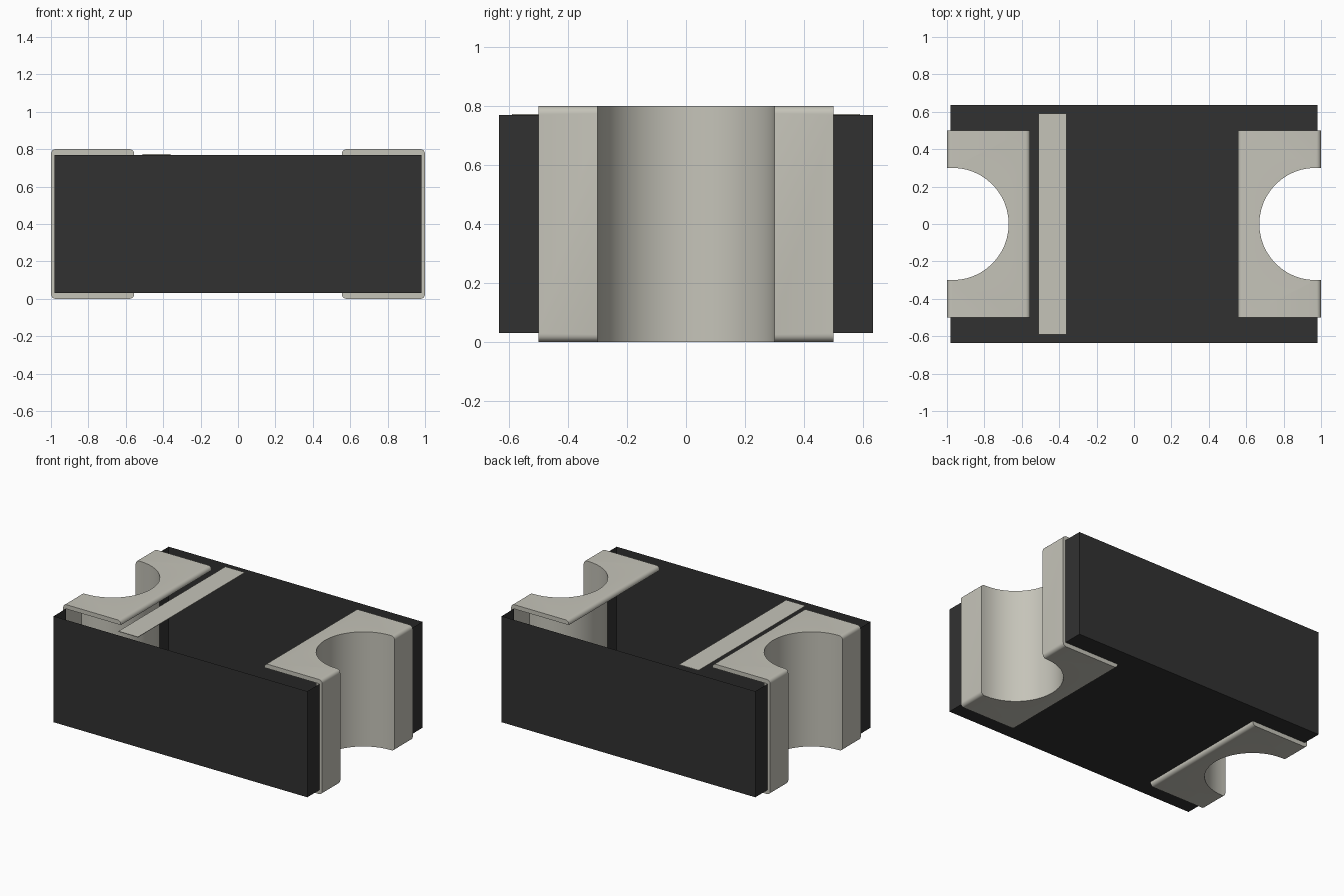
import bpy, bmesh, math
from mathutils import Matrix

if "Cube" in bpy.data.objects:
    bpy.data.objects.remove(bpy.data.objects["Cube"], do_unlink=True)


def material(name, rgb):
    m = bpy.data.materials.new(name)
    m.use_nodes = True
    m.diffuse_color = (*rgb, 1)
    bsdf = m.node_tree.nodes["Principled BSDF"]
    bsdf.inputs["Base Color"].default_value = (*rgb, 1)
    bsdf.inputs["Roughness"].default_value = 0.6
    return m


def add_object(name, bm, mat=None):
    mesh = bpy.data.meshes.new(name)
    bm.to_mesh(mesh)
    bm.free()
    ob = bpy.data.objects.new(name, mesh)
    bpy.context.collection.objects.link(ob)
    if mat:
        mesh.materials.append(mat)
    return ob


def prism(points, vec):
    """Closed solid: polygon of 3D points swept along vec."""
    bm = bmesh.new()
    face = bm.faces.new([bm.verts.new(p) for p in points])
    ext = bmesh.ops.extrude_face_region(bm, geom=[face], use_keep_orig=True)
    bmesh.ops.translate(bm, vec=vec, verts=[v for v in ext["geom"] if isinstance(v, bmesh.types.BMVert)])
    bmesh.ops.recalc_face_normals(bm, faces=bm.faces)
    return bm


black = material("black_plastic", (0.031, 0.031, 0.031))
silver = material("tinned_metal", (0.56, 0.55, 0.485))

BX, BY, Z0, Z1 = 0.98, 0.635, 0.03, 0.77     # housing extents
TX, TY, TOP, R = 0.555, 0.5, 0.8, 0.025      # terminal extents and rounding

# Housing: floor and walls, open where the terminals sit and along the top
bm = bmesh.new()
xs, ys = (-BX, -TX, TX, BX), (-BY, -TY, TY, BY)
grid = [[bm.verts.new((x, y, Z0)) for y in ys] for x in xs]
for i in range(3):
    for j in range(3):
        if not (j == 1 and i != 1):
            bm.faces.new((grid[i][j], grid[i][j + 1], grid[i + 1][j + 1], grid[i + 1][j]))


def on_rim(e):
    m = (e.verts[0].co + e.verts[1].co) / 2
    return abs(abs(m.x) - BX) < 1e-4 or abs(abs(m.y) - BY) < 1e-4


ext = bmesh.ops.extrude_edge_only(bm, edges=[e for e in bm.edges if on_rim(e)])
bmesh.ops.translate(bm, vec=(0, 0, Z1 - Z0),
                    verts=[v for v in ext["geom"] if isinstance(v, bmesh.types.BMVert)])
add_object("housing", bm, black)

# Terminal blank: rounded rectangle profile swept across the width
profile = []
for cx, cz, a0 in ((1 - R, TOP - R, 0), (TX + R, TOP - R, 90), (TX + R, R, 180), (1 - R, R, 270)):
    for k in range(6):
        a = math.radians(a0 + 18 * k)
        profile.append((cx + R * math.cos(a), -TY, cz + R * math.sin(a)))
bm = prism(profile, (0, 2 * TY, 0))

# Split the flat side and inner faces along the housing outline
for co, no in (((0, 0, Z0), (0, 0, 1)), ((0, 0, Z1), (0, 0, 1)), ((BX, 0, 0), (1, 0, 0))):
    flat = [f for f in bm.faces if abs(f.normal.y) > 0.9
            or (f.normal.x < -0.99 and f.calc_area() > 0.3)]
    geom = set(flat)
    for f in flat:
        geom.update(f.edges)
        geom.update(f.verts)
    bmesh.ops.bisect_plane(bm, geom=list(geom), plane_co=co, plane_no=no)
left = add_object("left_terminal", bm, silver)

# Half-round notch cutter
notch = [(0.97 + 0.3 * math.cos(math.radians(a)), 0.3 * math.sin(math.radians(a)), -0.1)
         for a in [90 + 7.5 * k for k in range(25)]]
notch = [(1.1, 0.3, -0.1)] + notch + [(1.1, -0.3, -0.1)]
cutter = add_object("notch_cutter", prism(notch, (0, 0, 1.0)))
cutter.hide_render = True
mod = left.modifiers.new("notch", "BOOLEAN")
mod.operation, mod.object, mod.solver = "DIFFERENCE", cutter, "EXACT"
dg = bpy.context.evaluated_depsgraph_get()
cut = bpy.data.meshes.new_from_object(left.evaluated_get(dg))
left.modifiers.clear()
bpy.data.objects.remove(cutter, do_unlink=True)

# Keep only the plated skin: drop the faces buried in the housing
bm = bmesh.new()
bm.from_mesh(cut)
buried = []
for f in bm.faces:
    c = f.calc_center_median()
    if Z0 < c.z < Z1 and c.x < BX and (abs(f.normal.y) > 0.99 and abs(abs(c.y) - TY) < 1e-3
                                       or abs(c.x - TX) < 1e-3):
        buried.append(f)
bmesh.ops.delete(bm, geom=buried, context="FACES")
bm.to_mesh(cut)
bm.free()
cut.materials.clear()
cut.materials.append(silver)
left.data = cut

# Matching terminal at the other end
right = bpy.data.objects.new("right_terminal", cut.copy())
right.data.transform(Matrix.Rotation(math.pi, 4, "Z"))
bpy.context.collection.objects.link(right)

# Polarity stripe plate
add_object("polarity_stripe",
           prism([(-0.51, -0.59, Z1), (-0.36, -0.59, Z1), (-0.36, 0.59, Z1), (-0.51, 0.59, Z1)],
                 (0, 0, 0.004)), silver)

# Smooth the rounded surfaces, keep hard edges
bpy.ops.object.select_all(action="DESELECT")
for ob in (left, right):
    ob.select_set(True)
bpy.context.view_layer.objects.active = left
bpy.ops.object.shade_smooth_by_angle(angle=math.radians(30))
